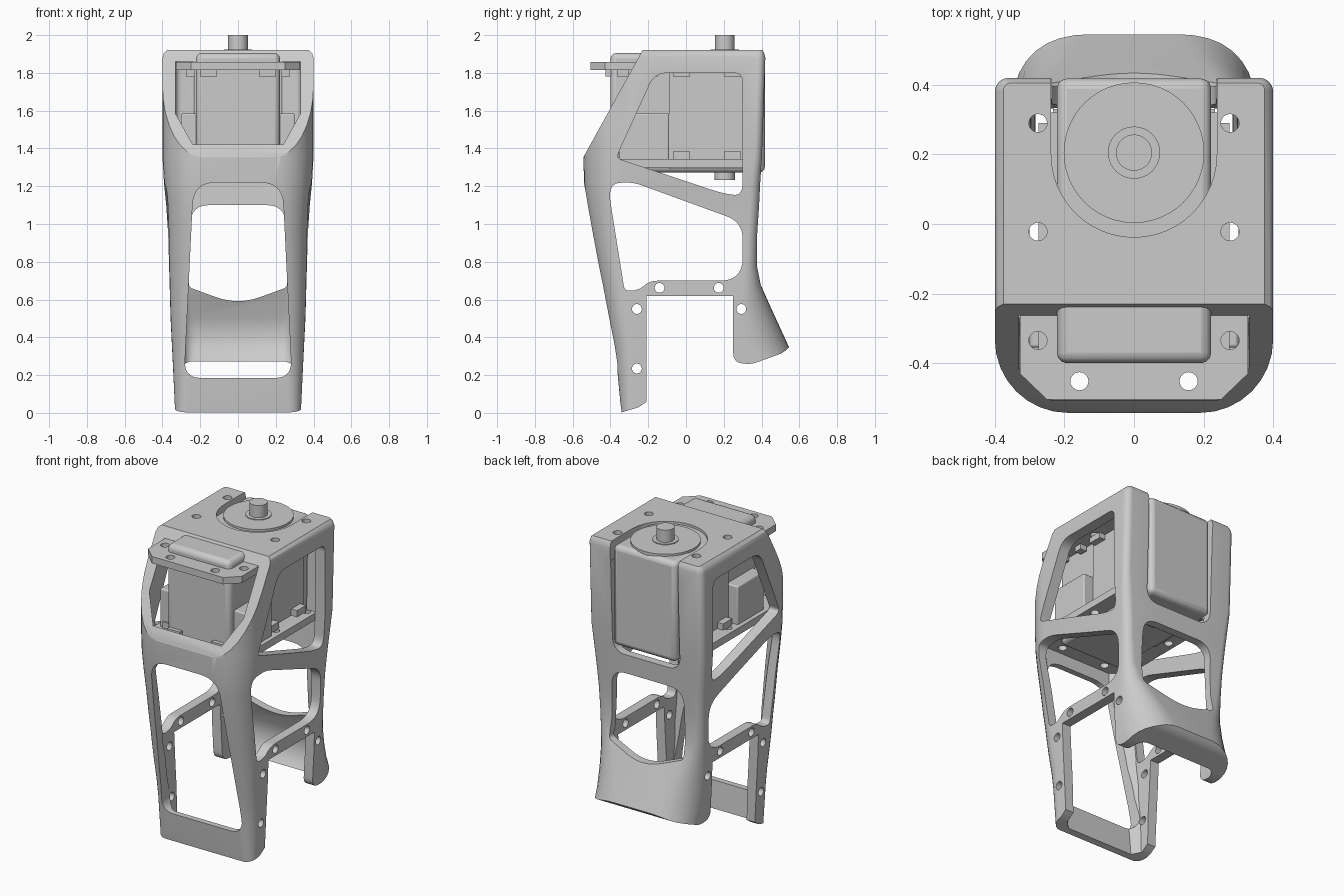
import bpy, bmesh, math
from mathutils import Vector

if "Cube" in bpy.data.objects:
    bpy.data.objects.remove(bpy.data.objects["Cube"])

grey = bpy.data.materials.new("plain grey")
grey.diffuse_color = (0.6, 0.6, 0.6, 1)
grey.use_nodes = True
grey.node_tree.nodes["Principled BSDF"].inputs["Base Color"].default_value = grey.diffuse_color


def make(name, bm):
    bmesh.ops.recalc_face_normals(bm, faces=bm.faces)
    me = bpy.data.meshes.new(name)
    bm.to_mesh(me)
    bm.free()
    me.materials.append(grey)
    ob = bpy.data.objects.new(name, me)
    bpy.context.collection.objects.link(ob)
    return ob


def activate(ob):
    bpy.ops.object.select_all(action='DESELECT')
    ob.select_set(True)
    bpy.context.view_layer.objects.active = ob


def smooth(ob, angle=30):
    activate(ob)
    bpy.ops.object.shade_smooth_by_angle(angle=math.radians(angle))


def stack(name, rings):
    bm = bmesh.new()
    loops = [[bm.verts.new(p) for p in r] for r in rings]
    n = len(loops[0])
    for a, b in zip(loops, loops[1:]):
        for i in range(n):
            j = (i + 1) % n
            bm.faces.new((a[i], a[j], b[j], b[i]))
    bm.faces.new(loops[0])
    bm.faces.new(loops[-1])
    return make(name, bm)


def prism(name, pts, axis, a, b):
    at = {'x': lambda p, d: (d, p[0], p[1]),
          'y': lambda p, d: (p[0], d, p[1]),
          'z': lambda p, d: (p[0], p[1], d)}[axis]
    return stack(name, [[at(p, d) for p in pts] for d in (a, b)])


def rounded(pts, segs=8):
    """Polygon of (u, v, corner length) with curved corners that never overlap."""
    out = []
    for i, (u, v, r) in enumerate(pts):
        p = Vector((u, v))
        if not r:
            out.append(p)
            continue
        ends = []
        for q in (pts[i - 1], pts[(i + 1) % len(pts)]):
            d = Vector(q[:2]) - p
            ends.append(p + d.normalized() * min(r, d.length * (.46 if q[2] else .9)))
        for k in range(segs + 1):
            t = k / segs
            out.append(ends[0] * (1 - t) ** 2 + p * 2 * t * (1 - t) + ends[1] * t * t)
    return out


def circle(u, v, r, n=24):
    return [(u + r * math.cos(2 * math.pi * k / n), v + r * math.sin(2 * math.pi * k / n))
            for k in range(n)]


def box(name, x0, x1, y0, y1, z0, z1, bevel=0):
    ob = prism(name, [(x0, y0), (x1, y0), (x1, y1), (x0, y1)], 'z', z0, z1)
    if bevel:
        m = ob.modifiers.new("round", 'BEVEL')
        m.width, m.segments = bevel, 3
        smooth(ob)
    return ob


def cut(ob, cutter):
    activate(ob)
    before = ob.data.copy()
    m = ob.modifiers.new("cut", 'BOOLEAN')
    m.operation, m.solver, m.object = 'DIFFERENCE', 'EXACT', cutter
    bpy.ops.object.modifier_apply(modifier=m.name)
    if not ob.data.polygons:
        print("cut failed:", cutter.name)
        ob.data = before
    bpy.data.objects.remove(cutter)


def section(z, hw, yf, yb, rf, rb, nf=8, nb=8):
    """Plan outline with separate front and back corner radii."""
    pts = []
    for sx, sy, start, r, n in ((1, -1, -90, rf, nf), (1, 1, 0, rb, nb),
                                (-1, 1, 90, rb, nb), (-1, -1, 180, rf, nf)):
        cx, cy = sx * (hw - r), (yb - r if sy > 0 else yf + r)
        for k in range(n + 1):
            a = math.radians(start + 90 * k / n)
            pts.append((cx + r * math.cos(a), cy + r * math.sin(a), z))
    return pts


# Frame: outer skin, rows are z, half width, front y, back y, front and back radius
skin = [(0, .332, -.34, .68, .06, .22), (.05, .335, -.347, .66, .07, .22),
        (.26, .345, -.367, .585, .09, .22), (.36, .35, -.382, .54, .10, .22),
        (.48, .356, -.405, .485, .11, .19), (.6, .36, -.428, .43, .12, .14),
        (.68, .362, -.444, .395, .13, .09), (.78, .365, -.465, .375, .14, .06),
        (.95, .37, -.498, .377, .16, .05), (1.1, .38, -.525, .387, .18, .05),
        (1.22, .392, -.54, .393, .2, .05), (1.36, .4, -.543, .402, .21, .04),
        (1.88, .4, -.543, .42, .21, .04), (1.905, .392, -.535, .414, .2, .035),
        (1.92, .375, -.52, .405, .19, .02)]
frame = stack("frame", [section(*s) for s in skin])

# Hollow inside of the frame
hollow = [(-.05, .275, -.30, .36, .04, .05), (.26, .283, -.33, .38, .05, .05),
          (.31, .285, -.338, .42, .05, .06), (.4, .29, -.355, .45, .05, .07),
          (.5, .295, -.373, .425, .06, .06), (.62, .3, -.396, .37, .06, .05),
          (.72, .302, -.416, .335, .07, .03), (.95, .307, -.46, .327, .08, .03),
          (1.22, .325, -.503, .34, .09, .03), (1.36, .33, -.506, .35, .09, .03),
          (1.86, .33, -.506, .36, .09, .03)]
cut(frame, stack("hollow", [section(*s, 1, 4) for s in hollow]))

# Sloping forehead, the gap between the legs and the foot angle
cut(frame, prism("slope", [(-.7, 1.07), (-.175, 2.02), (-.7, 2.02)], 'x', -1, 1))
cut(frame, prism("gap", rounded([(-.21, -.1, 0), (-.21, .62, 0), (.25, .62, 0), (.25, .27, .05),
                                 (.34, .255, .04), (.52, .32, .03), (.56, .365, 0),
                                 (.8, .365, 0), (.8, -.1, 0)]), 'x', -1, 1))
cut(frame, prism("foot", [(-.36, -.005), (-.335, .005), (-.25, .03), (-.2, .065),
                          (-.2, -.1), (-.36, -.1)], 'x', -1, 1))

# Side windows
cut(frame, prism("upper_side", rounded([(-.37, 1.35, .03), (-.165, 1.8, .07), (.3, 1.8, .05),
                                        (.3, 1.15, .07), (.2, 1.16, .06)]), 'x', -1, 1))
cut(frame, prism("lower_side", rounded([(-.415, 1.21, .1), (-.29, 1.225, .06), (.3, 1.01, .09),
                                        (.3, .7, .12), (-.19, .7, .05), (-.25, .65, .04),
                                        (-.325, .645, .03)]), 'x', -1, 1))

# Front window, back window, back opening and round slot in the top
cut(frame, prism("front_window", rounded([(-.285, .185, .09), (.285, .185, .09),
                                          (.235, 1.22, .12), (-.235, 1.22, .12)]), 'y', -.8, -.1))
cut(frame, prism("back_window", rounded([(-.26, .665, .02), (0, .57, .22), (.26, .665, .02),
                                         (.25, 1.1, .1), (-.25, 1.1, .1)]), 'y', .2, .8))
cut(frame, prism("back_opening", rounded([(-.236, 1.22, .09), (.236, 1.22, .09),
                                          (.236, 1.9, 0), (-.236, 1.9, 0)]), 'y', .2, .8))
slot = [(.238 * math.cos(math.pi * k / 24), .2 - .238 * math.sin(math.pi * k / 24))
        for k in range(25)]
cut(frame, prism("slot", slot + [(-.238, .8), (.238, .8)], 'z', 1.8, 2.1))

# Screw holes
for y, z in ((-.26, .235), (-.26, .55), (-.14, .662), (.173, .662), (.293, .55)):
    cut(frame, prism("hole", circle(y, z, .026), 'x', -1, 1))
for sx in (-1, 1):
    for y in (-.022, .29):
        cut(frame, prism("hole", circle(sx * .276, y, .026), 'z', 1.8, 2.1))
smooth(frame)

# Motor body with a slightly wider rear half and side housings
box("motor_body", -.222, .222, -.4, .418, 1.272, 1.905, .03)
box("motor_rear", -.233, .233, -.09, .33, 1.29, 1.85)
for side, s in (("left", -1), ("right", 1)):
    x0, x1 = sorted((s * .2, s * .3))
    box(side + "_housing", x0, x1, -.355, -.09, 1.3, 1.585, .008)

# Mounting flanges with holes and small lugs
outline = [(-.25, -.505), (.25, -.505), (.328, -.43), (.328, .32), (-.328, .32), (-.328, -.43)]
for name, z0, z1, l0, l1 in (("upper_flange", 1.815, 1.858, 1.782, 1.82),
                             ("lower_flange", 1.3, 1.345, 1.34, 1.385)):
    flange = prism(name, outline, 'z', z0, z1)
    for s in (-1, 1):
        for x, y in ((.157, -.452), (.276, -.335), (.276, -.022), (.276, .29)):
            if name == "upper_flange" or y != -.335:
                cut(flange, prism("hole", circle(s * x, y, .026), 'z', z0 - .1, z1 + .1))
        for y0, y1 in ((-.365, -.305), (-.2, -.15), (-.07, .02), (.2, .29)):
            x0, x1 = sorted((s * .23, s * .274))
            box("flange_lug", x0, x1, y0, y1, l0, l1)
        x0, x1 = sorted((s * .11, s * .2))
        box("flange_lug", x0, x1, -.425, -.395, l0, l1)
    smooth(flange)

# Output disc, collar and shafts
for name, r, z0, z1 in (("output_disc", .202, 1.85, 1.918), ("shaft_collar", .075, 1.85, 1.923),
                        ("output_shaft", .052, 1.8, 2.0), ("lower_shaft", .055, 1.232, 1.3)):
    smooth(prism(name, circle(0, .205, r, 48), 'z', z0, z1))
